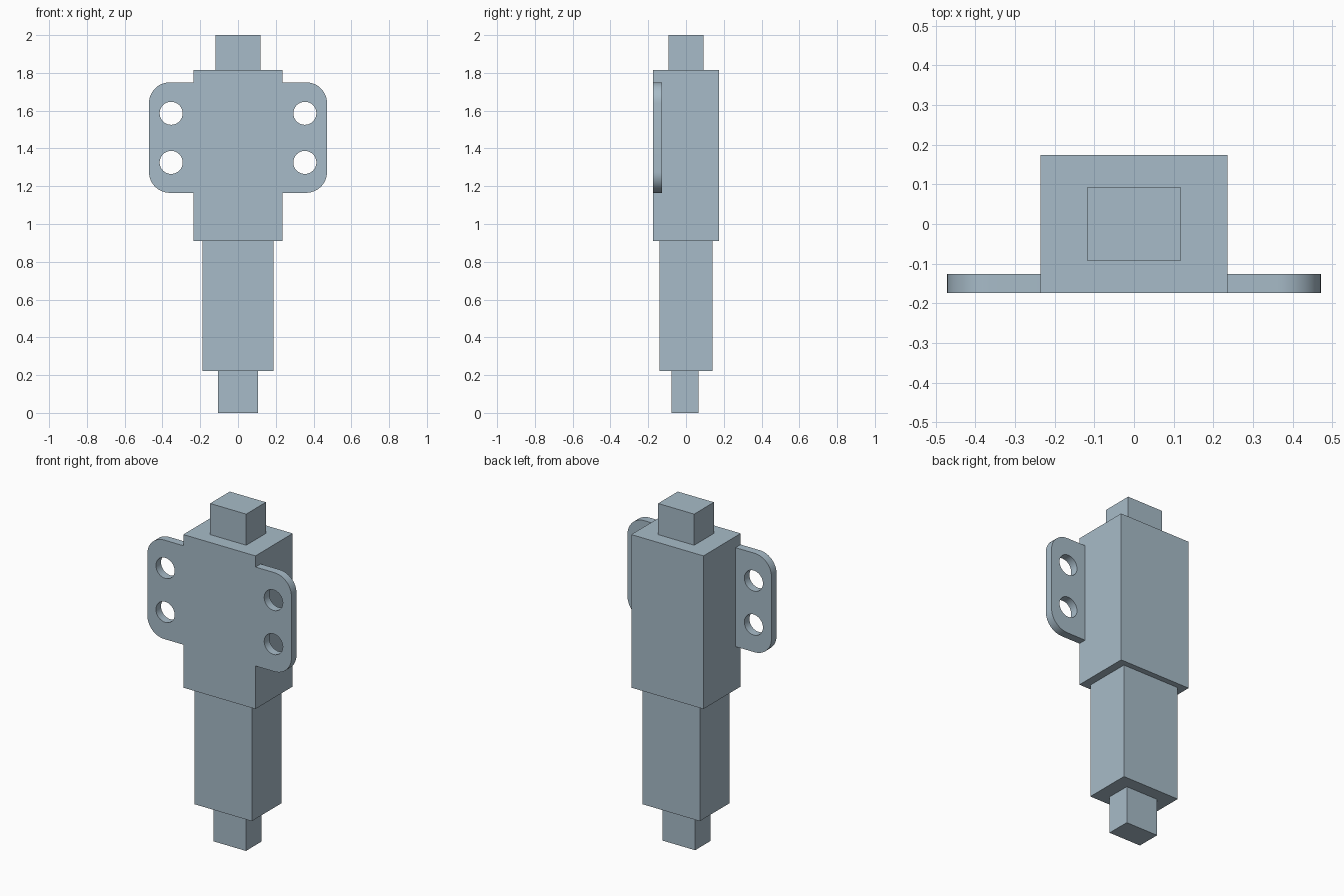
import bpy, bmesh, math
from mathutils import Matrix

if "Cube" in bpy.data.objects:
    bpy.data.objects.remove(bpy.data.objects["Cube"])

mat = bpy.data.materials.new("blue grey")
mat.diffuse_color = (0.39, 0.50, 0.58, 1)
mat.use_nodes = True
mat.node_tree.nodes["Principled BSDF"].inputs["Base Color"].default_value = mat.diffuse_color


def block(name, hx, y0, y1, z0, z1):
    """Box centred on x, given half width and y / z ranges."""
    bm = bmesh.new()
    bmesh.ops.create_cube(bm, size=1)
    bmesh.ops.scale(bm, vec=(2 * hx, y1 - y0, z1 - z0), verts=bm.verts)
    bmesh.ops.translate(bm, vec=(0, (y0 + y1) / 2, (z0 + z1) / 2), verts=bm.verts)
    me = bpy.data.meshes.new(name)
    bm.to_mesh(me)
    bm.free()
    me.materials.append(mat)
    ob = bpy.data.objects.new(name, me)
    bpy.context.collection.objects.link(ob)
    return ob


def arc(cx, cz, r, a0, a1, n):
    return [(cx + r * math.cos(math.radians(a0 + (a1 - a0) * i / n)),
             cz + r * math.sin(math.radians(a0 + (a1 - a0) * i / n))) for i in range(n + 1)]


# Stacked square sections
block("bottom_stub", 0.106, -0.077, 0.066, 0.0, 0.222)
block("lower_body", 0.188, -0.14, 0.14, 0.222, 0.911)
block("main_body", 0.236, -0.174, 0.174, 0.911, 1.816)
block("top_stub", 0.118, -0.092, 0.092, 1.816, 2.0)

# Mounting tab outline with rounded outer corners and two bolt holes
X0, X1, Z0, Z1, R = 0.236, 0.471, 1.165, 1.75, 0.11
outline = [(X0, Z0)] + arc(X1 - R, Z0 + R, R, -90, 0, 12) \
    + arc(X1 - R, Z1 - R, R, 0, 90, 12) + [(X0, Z1)]
loops = [outline] + [arc(0.354, z, 0.061, 0, 360, 32)[:-1] for z in (1.326, 1.586)]

curve = bpy.data.curves.new("mounting_tabs", 'CURVE')
curve.dimensions = '2D'
curve.fill_mode = 'BOTH'
curve.extrude = 0.024
for pts in loops:
    s = curve.splines.new('POLY')
    s.points.add(len(pts) - 1)
    for p, (x, z) in zip(s.points, pts):
        p.co = (x, z, 0, 1)
    s.use_cyclic_u = True
curve.materials.append(mat)
tabs = bpy.data.objects.new("mounting_tabs", curve)
bpy.context.collection.objects.link(tabs)
bpy.context.view_layer.objects.active = tabs
tabs.select_set(True)
bpy.ops.object.convert(target='MESH')
tabs = bpy.context.view_layer.objects.active

# Stand the tab upright, flush with the body front, and mirror it
bm = bmesh.new()
bm.from_mesh(tabs.data)
bm.transform(Matrix.Translation((0, -0.150, 0)) @ Matrix.Rotation(math.pi / 2, 4, 'X'))
bmesh.ops.remove_doubles(bm, verts=bm.verts, dist=0.0005)
bmesh.ops.recalc_face_normals(bm, faces=bm.faces)
bm.to_mesh(tabs.data)
bm.free()
tabs.modifiers.new("mirror", 'MIRROR').use_mirror_merge = False
bpy.ops.object.shade_smooth_by_angle(angle=math.radians(30))
